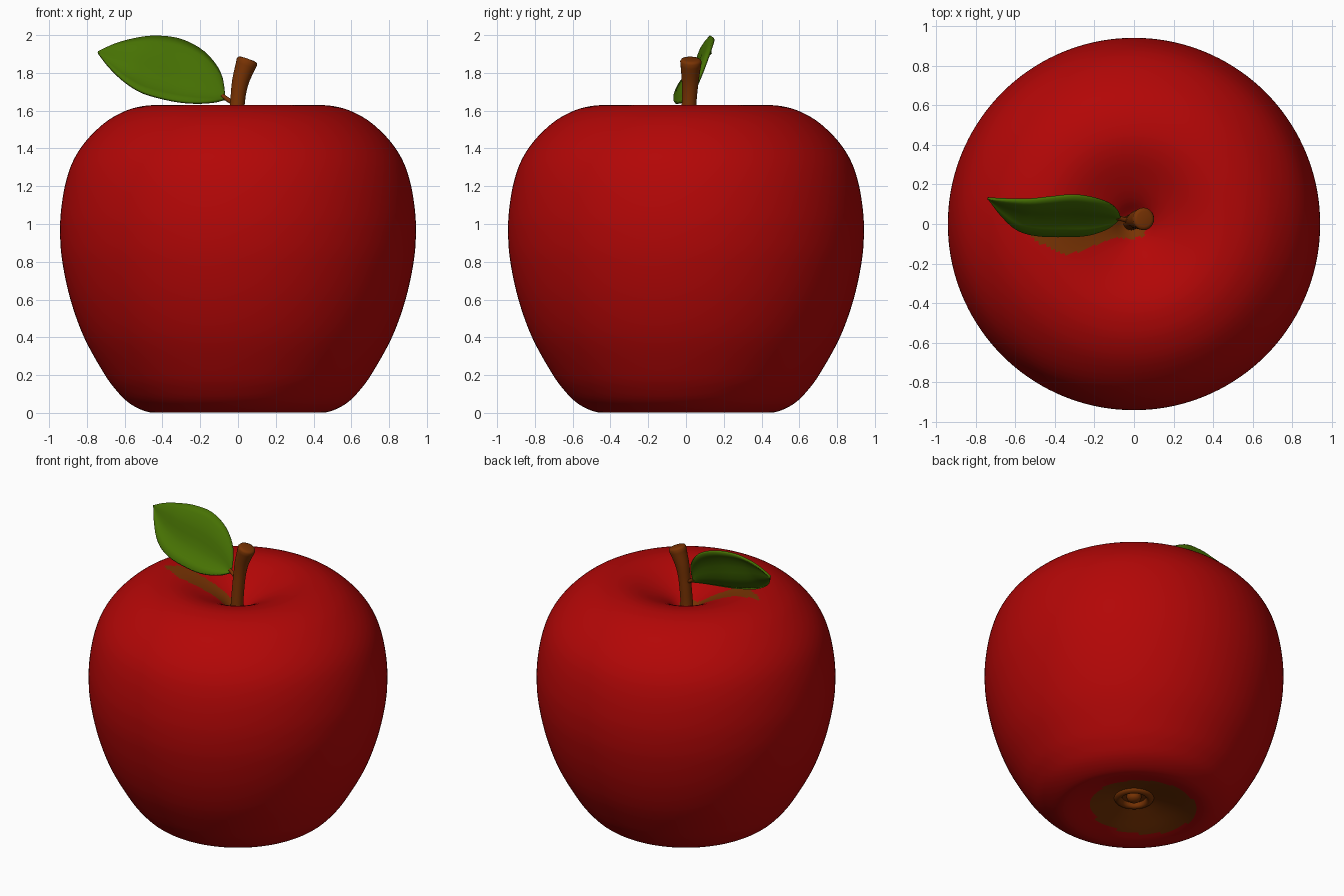
import bpy, bmesh, math
from mathutils import Vector

if "Cube" in bpy.data.objects:
    bpy.data.objects.remove(bpy.data.objects["Cube"])


def material(name, rgb):
    m = bpy.data.materials.new(name)
    m.diffuse_color = (*rgb, 1)
    m.use_nodes = True
    m.node_tree.nodes["Principled BSDF"].inputs["Base Color"].default_value = m.diffuse_color
    return m


RED = material("apple red", (0.45, 0.002, 0.002))
BROWN = material("stem brown", (0.19, 0.033, 0.001))
GREEN = material("leaf green", (0.062, 0.165, 0.001))


def finish(name, bm, mats, angle=60):
    bmesh.ops.recalc_face_normals(bm, faces=bm.faces)
    me = bpy.data.meshes.new(name)
    bm.to_mesh(me)
    bm.free()
    for m in mats:
        me.materials.append(m)
    ob = bpy.data.objects.new(name, me)
    bpy.context.collection.objects.link(ob)
    bpy.ops.object.select_all(action='DESELECT')
    ob.select_set(True)
    bpy.context.view_layer.objects.active = ob
    bpy.ops.object.shade_smooth_by_angle(angle=math.radians(angle))
    return ob


def spline(points, n):
    """Catmull-Rom curve through the points, n steps per span."""
    p = [Vector(q) for q in points]
    p = [2 * p[0] - p[1]] + p + [2 * p[-1] - p[-2]]
    out = []
    for a, b, c, d in zip(p, p[1:], p[2:], p[3:]):
        for i in range(n):
            t = i / n
            out.append(0.5 * (2 * b + (c - a) * t + (2 * a - 5 * b + 4 * c - d) * t * t
                              + (3 * b - a - 3 * c + d) * t ** 3))
    return out + [p[-2]]


def lathe(profile, segs):
    bm = bmesh.new()
    vs = [bm.verts.new((max(r, 0), 0, z)) for r, z in profile]
    es = [bm.edges.new(e) for e in zip(vs, vs[1:])]
    bmesh.ops.spin(bm, geom=vs + es, cent=(0, 0, 0), axis=(0, 0, 1),
                   angle=2 * math.pi, steps=segs)
    bmesh.ops.remove_doubles(bm, verts=bm.verts, dist=1e-5)
    return bm


def tube(name, path, radii, mat, segs=24):
    bm = bmesh.new()
    rings = []
    for i, c in enumerate(path):
        t = (path[min(i + 1, len(path) - 1)] - path[max(i - 1, 0)]).normalized()
        u = Vector((0, 1, 0)).cross(t).normalized()
        v = t.cross(u)
        rings.append([bm.verts.new(c + radii[i] * (u * math.cos(a) + v * math.sin(a)))
                      for a in (2 * math.pi * k / segs for k in range(segs))])
    for a, b in zip(rings, rings[1:]):
        for k in range(segs):
            j = (k + 1) % segs
            bm.faces.new((a[k], a[j], b[j], b[k]))
    bm.faces.new(rings[0])
    bm.faces.new(rings[-1])
    return finish(name, bm, [mat])


def inside(x, y, poly):
    hit = False
    for (ax, ay), (bx, by) in zip(poly, poly[1:] + poly[:1]):
        if (ay > y) != (by > y) and x < ax + (y - ay) * (bx - ax) / (by - ay):
            hit = not hit
    return hit


# Apple body: lathed profile with a hollow at each end
profile = [(0, 0.10), (0.1, 0.088), (0.2, 0.06), (0.33, 0.022), (0.43, 0.002), (0.50, 0.012),
           (0.58, 0.055), (0.645, 0.12), (0.71, 0.21), (0.815, 0.4), (0.887, 0.6), (0.93, 0.8),
           (0.942, 0.95), (0.936, 1.08), (0.912, 1.22), (0.87, 1.34), (0.80, 1.445),
           (0.70, 1.54), (0.60, 1.597), (0.51, 1.623), (0.42, 1.628), (0.32, 1.606),
           (0.2, 1.553), (0.12, 1.505), (0.055, 1.45), (0, 1.43)]
bm = lathe(spline(profile, 5), 144)
# Brown patch beneath the leaf, and brown disc around the calyx
patch = [(-0.54, -0.05), (-0.5, -0.085), (-0.42, -0.12), (-0.34, -0.158), (-0.26, -0.135),
         (-0.18, -0.1), (-0.1, -0.07), (0, -0.075), (0.05, -0.06), (0.065, -0.02),
         (0.03, 0.03), (-0.05, 0.04), (-0.15, 0.03), (-0.3, 0.0), (-0.42, -0.02)]
for f in bm.faces:
    c = f.calc_center_median()
    if c.z < 0.3:
        f.material_index = int(math.hypot(c.x + 0.045, c.y - 0.03) < 0.335)
    elif c.z > 1.3:
        f.material_index = int(inside(c.x, c.y, patch))
finish("apple_body", bm, [RED, BROWN])

# Calyx: raised ring and central bud
finish("calyx_ring", lathe(spline([(0.13, 0.10), (0.122, 0.073), (0.10, 0.062), (0.08, 0.073),
                                   (0.07, 0.11)], 4), 40), [BROWN])
finish("calyx_bud", lathe(spline([(0.05, 0.11), (0.043, 0.075), (0.025, 0.058),
                                  (0, 0.052)], 4), 24), [BROWN])

# Stem, flared at its tilted top
path = spline([(-0.015, 0.008, 1.40), (-0.012, 0.01, 1.5), (-0.004, 0.016, 1.63),
               (0.012, 0.022, 1.75), (0.048, 0.026, 1.86)], 5)
n = len(path) - 1
radii = [0.039 + 0.018 * max(0, (i / n - 0.55) / 0.45) ** 1.5 + 0.008 * max(0, 0.3 - i / n)
         for i in range(n + 1)]
end = (path[-1] - path[-2]).normalized()
tube("stem", path + [path[-1] + end * 0.01, path[-1] + end * 0.014],
     radii + [0.051, 0.038], BROWN)

# Leaf stalk
path = spline([(0.0, 0.012, 1.635), (-0.04, 0.02, 1.65), (-0.085, 0.032, 1.68)], 4)
tube("leaf_stalk", path, [0.012] * len(path), BROWN, 12)

# Leaf: lofted between its edges, upper half rolled back and lower half cupped
upper = spline([(-0.07, 0.03, 1.665), (-0.095, 0.085, 1.80), (-0.18, 0.125, 1.91),
                (-0.30, 0.145, 1.975), (-0.42, 0.135, 1.993), (-0.52, 0.125, 1.985),
                (-0.64, 0.125, 1.955), (-0.74, 0.13, 1.91)], 4)
lower = spline([(-0.07, 0.03, 1.66), (-0.13, -0.02, 1.647), (-0.23, -0.055, 1.642),
                (-0.35, -0.063, 1.655), (-0.50, -0.057, 1.695), (-0.60, -0.025, 1.755),
                (-0.68, 0.05, 1.83), (-0.74, 0.13, 1.905)], 4)
bm = bmesh.new()
rows = []
for a, b in zip(upper, lower):
    sag = Vector((0, 0.85, -0.5)) * (a - b).length
    rows.append([bm.verts.new(a.lerp(b, k / 8) + sag * (
        0.045 * (1 - (k / 4 - 1) ** 2) - 0.05 * math.sin(math.pi * k / 4)))
        for k in range(9)])
for r, s in zip(rows, rows[1:]):
    for k in range(8):
        bm.faces.new((r[k], r[k + 1], s[k + 1], s[k]))
leaf = finish("leaf", bm, [GREEN])
mod = leaf.modifiers.new("thickness", 'SOLIDIFY')
mod.thickness = 0.014
mod.offset = 0
